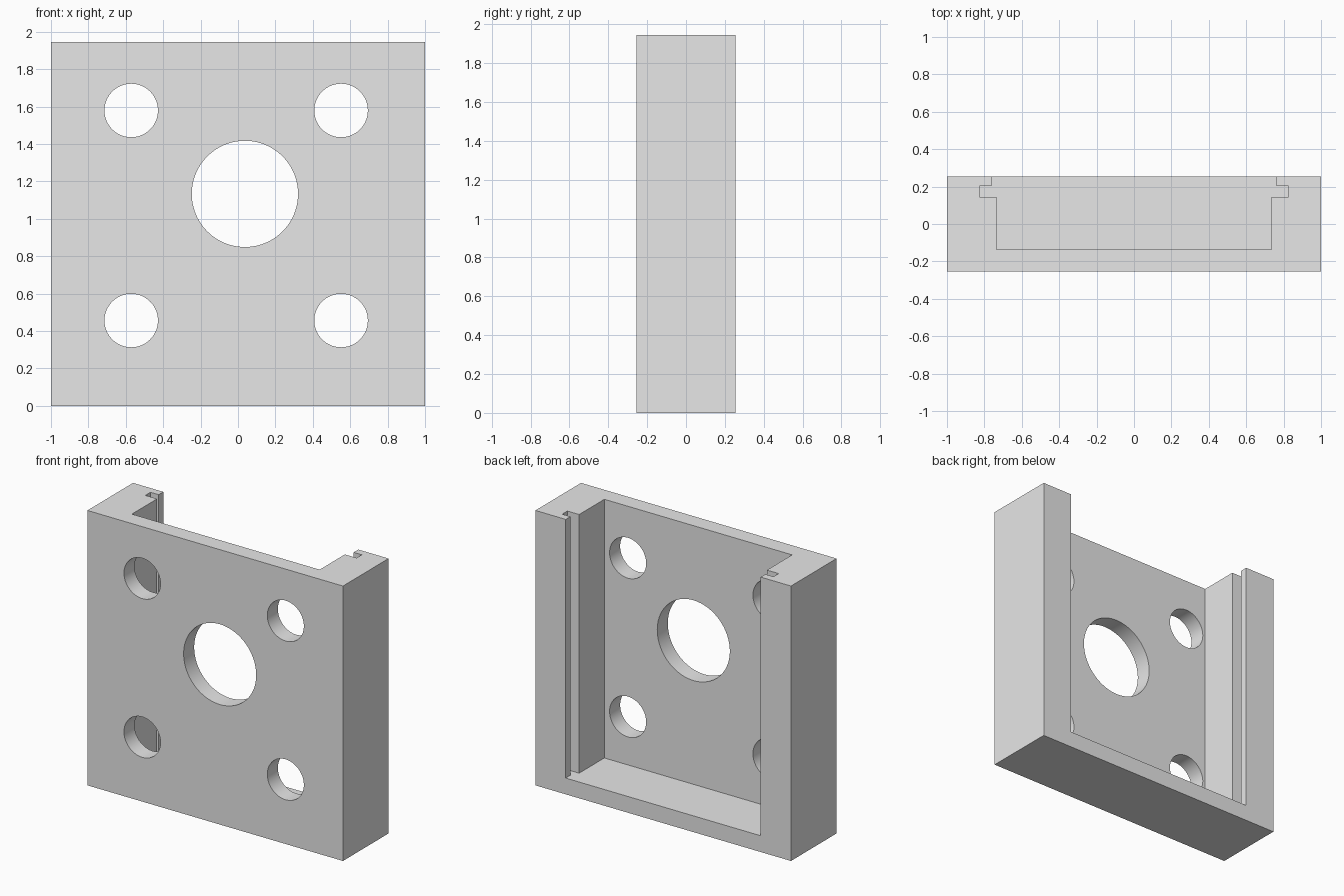
import bpy, bmesh, math
from mathutils import Matrix, Vector

if "Cube" in bpy.data.objects:
    bpy.data.objects.remove(bpy.data.objects["Cube"], do_unlink=True)

HALF_DEPTH, HEIGHT, FLOOR = 0.255, 1.945, 0.115

grey = bpy.data.materials.new("plain grey")
grey.use_nodes = True
colour = (0.8, 0.8, 0.8, 1)
grey.diffuse_color = colour
grey.node_tree.nodes["Principled BSDF"].inputs["Base Color"].default_value = colour


def add_object(name, bm):
    bmesh.ops.recalc_face_normals(bm, faces=bm.faces)
    mesh = bpy.data.meshes.new(name)
    bm.to_mesh(mesh)
    bm.free()
    mesh.materials.append(grey)
    obj = bpy.data.objects.new(name, mesh)
    bpy.context.collection.objects.link(obj)
    return obj


def prism(name, outline, low, high):
    """Extrude an xy outline from low to high."""
    bm = bmesh.new()
    face = bm.faces.new([bm.verts.new((x, y, low)) for x, y in outline])
    top = bmesh.ops.extrude_face_region(bm, geom=[face])["geom"]
    verts = [v for v in top if isinstance(v, bmesh.types.BMVert)]
    bmesh.ops.translate(bm, vec=(0, 0, high - low), verts=verts)
    return add_object(name, bm)


def bore(name, x, z, radius):
    bm = bmesh.new()
    bmesh.ops.create_cone(bm, cap_ends=True, segments=96, radius1=radius,
                          radius2=radius, depth=2,
                          matrix=Matrix.Translation((x, 0, z)) @ Matrix.Rotation(math.pi / 2, 4, "X"))
    return add_object(name, bm)


def cut(target, cutter):
    """Subtract the cutter, then discard it."""
    cutter.hide_render = True
    mod = target.modifiers.new("cut", "BOOLEAN")
    mod.operation, mod.solver, mod.object = "DIFFERENCE", "EXACT", cutter
    bpy.context.view_layer.objects.active = target
    bpy.ops.object.modifier_apply(modifier=mod.name)
    bpy.data.objects.remove(cutter, do_unlink=True)


# Solid block
d = HALF_DEPTH
bracket = prism("mounting_bracket", [(-1, -d), (1, -d), (1, d), (-1, d)], 0, HEIGHT)

# Open-topped pocket with a slide groove down each side wall
half = [(0.735, -0.137), (0.735, 0.145), (0.827, 0.145),
        (0.827, 0.203), (0.763, 0.203), (0.763, 0.5)]
pocket = half + [(-x, y) for x, y in reversed(half)]
cut(bracket, prism("pocket_cutter", pocket, FLOOR, HEIGHT + 0.5))

# Large central bore and four screw holes through the front plate
cut(bracket, bore("central_bore_cutter", 0.037, 1.133, 0.284))
for x in (-0.571, 0.551):
    for z in (0.456, 1.579):
        cut(bracket, bore("screw_hole_cutter", x, z, 0.143))

# Smooth bores, sharp edges
bpy.ops.object.select_all(action="DESELECT")
bracket.select_set(True)
bpy.context.view_layer.objects.active = bracket
bpy.ops.object.shade_smooth_by_angle(angle=math.radians(30))
